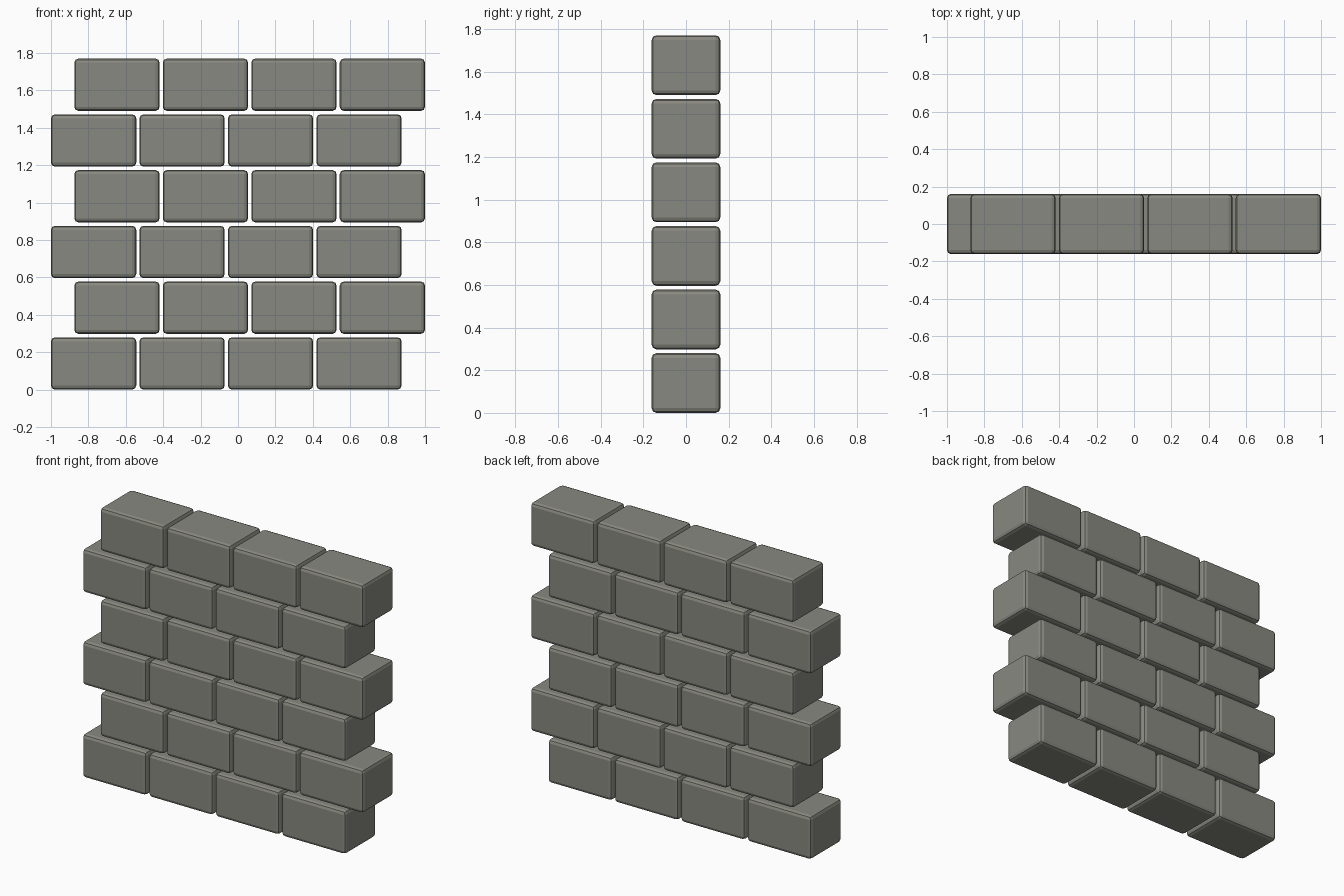
import bpy

if "Cube" in bpy.data.objects:
    bpy.data.objects.remove(bpy.data.objects["Cube"])

# brick size, spacing and stagger
W, D, H = 0.456, 0.322, 0.28
PITCH_X, PITCH_Z, STAGGER = 0.473, 0.298, 0.125
ROWS, COLS = 6, 4

stone = bpy.data.materials.new("warm_grey_stone")
stone.diffuse_color = (0.25, 0.25, 0.22, 1)
stone.use_nodes = True
stone.node_tree.nodes["Principled BSDF"].inputs["Base Color"].default_value = stone.diffuse_color


def brick(name, x, z):
    bpy.ops.mesh.primitive_cube_add(size=1, location=(x, 0, z))
    ob = bpy.context.object
    ob.name = name
    ob.scale = (W, D, H)
    bpy.ops.object.transform_apply(location=False, rotation=False, scale=True)
    ob.data.materials.append(stone)
    # faceted rounded edges
    bev = ob.modifiers.new("rounded_edges", 'BEVEL')
    bev.width = 0.022
    bev.segments = 2
    return ob


# running-bond wall: every other course shifted sideways
for r in range(ROWS):
    for c in range(COLS):
        x = -1 + W / 2 + c * PITCH_X + (STAGGER if r % 2 else 0)
        brick(f"brick_row{r + 1}_{c + 1}", x, H / 2 + r * PITCH_Z)
